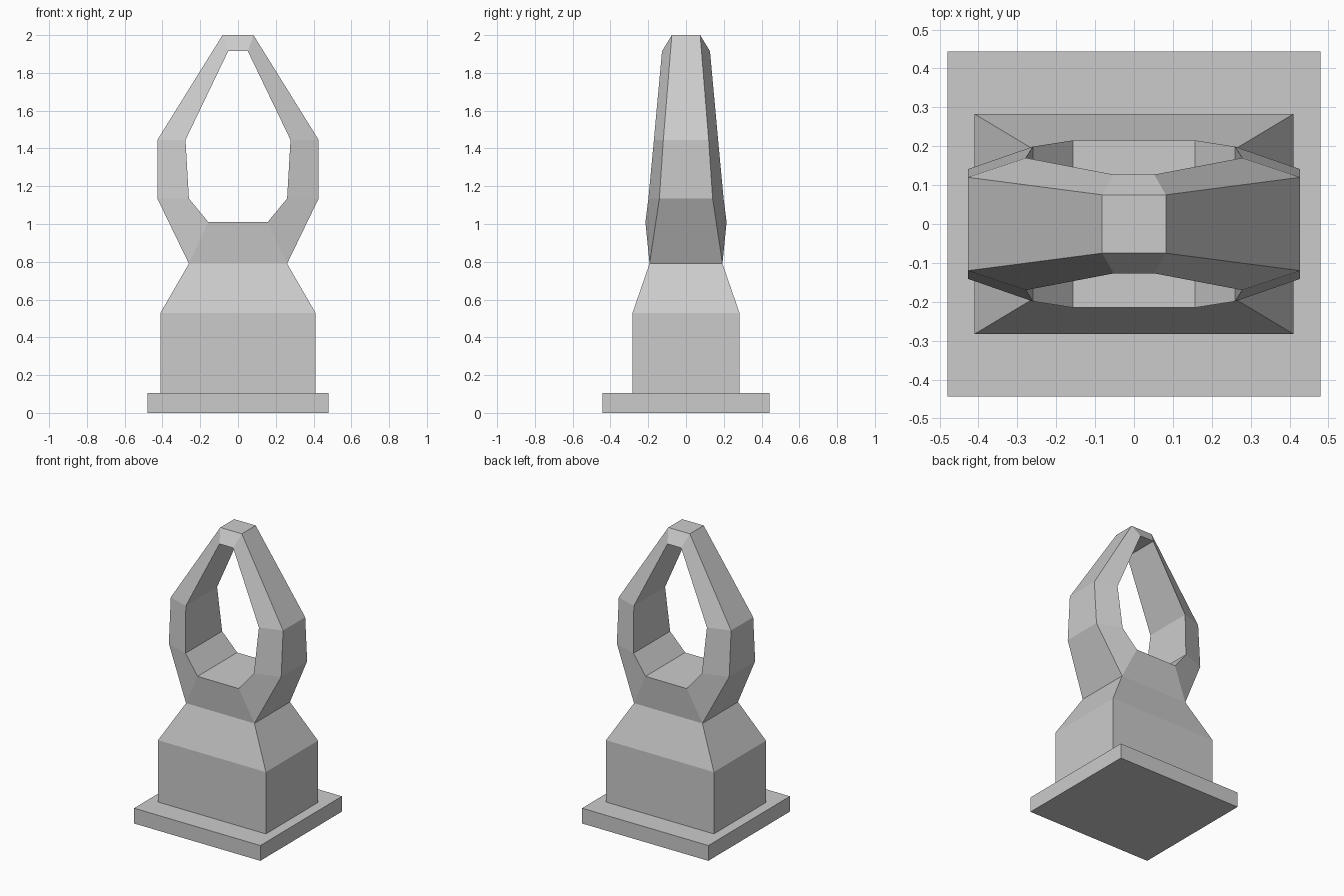
import bpy, bmesh

if "Cube" in bpy.data.objects:
    bpy.data.objects.remove(bpy.data.objects["Cube"])


def finish(name, bm):
    bmesh.ops.remove_doubles(bm, verts=bm.verts[:], dist=0.0005)
    bmesh.ops.recalc_face_normals(bm, faces=bm.faces[:])
    mesh = bpy.data.meshes.new(name)
    bm.to_mesh(mesh)
    bm.free()
    obj = bpy.data.objects.new(name, mesh)
    bpy.context.collection.objects.link(obj)
    return obj


def bridge(bm, a, b):
    """Quads between two closed four-vertex loops."""
    return [bm.faces.new((a[i], a[(i + 1) % 4], b[(i + 1) % 4], b[i])) for i in range(4)]


def rect(bm, hx, hy, z):
    return [bm.verts.new((sx * hx, sy * hy, z))
            for sx, sy in ((-1, -1), (1, -1), (1, 1), (-1, 1))]


# Base plate
bm = bmesh.new()
low, high = rect(bm, 0.48, 0.443, 0), rect(bm, 0.48, 0.443, 0.105)
bridge(bm, low, high)
bm.faces.new(low)
bm.faces.new(high)
finish("base_plate", bm)

# Pedestal: square block narrowing to the neck
bm = bmesh.new()
levels = [rect(bm, 0.41, 0.283, 0.105), rect(bm, 0.41, 0.283, 0.53), rect(bm, 0.26, 0.193, 0.79)]
for a, b in zip(levels, levels[1:]):
    bridge(bm, a, b)
bm.faces.new(levels[0])

# Pointed ring: outer and inner rim stations (x, half depth, z), right side
outer = [(0.26, 0.193, 0.79), (0.427, 0.141, 1.135), (0.427, 0.12, 1.445), (0.082, 0.075, 2.0)]
inner = [(0.157, 0.215, 1.01), (0.26, 0.199, 1.135), (0.278, 0.17, 1.445), (0.052, 0.127, 1.915)]
sections = []
for side, order in ((1, range(4)), (-1, range(3, -1, -1))):
    for i in order:
        (ox, oy, oz), (ix, iy, iz) = outer[i], inner[i]
        sections.append([bm.verts.new(p) for p in (
            (side * ox, -oy, oz), (side * ox, oy, oz),
            (side * ix, iy, iz), (side * ix, -iy, iz))])
for i in range(8):
    faces = bridge(bm, sections[i], sections[(i + 1) % 8])
    if i == 7:
        bm.faces.remove(faces[0])  # ring opens into the neck here
finish("pedestal_with_ring", bm)
